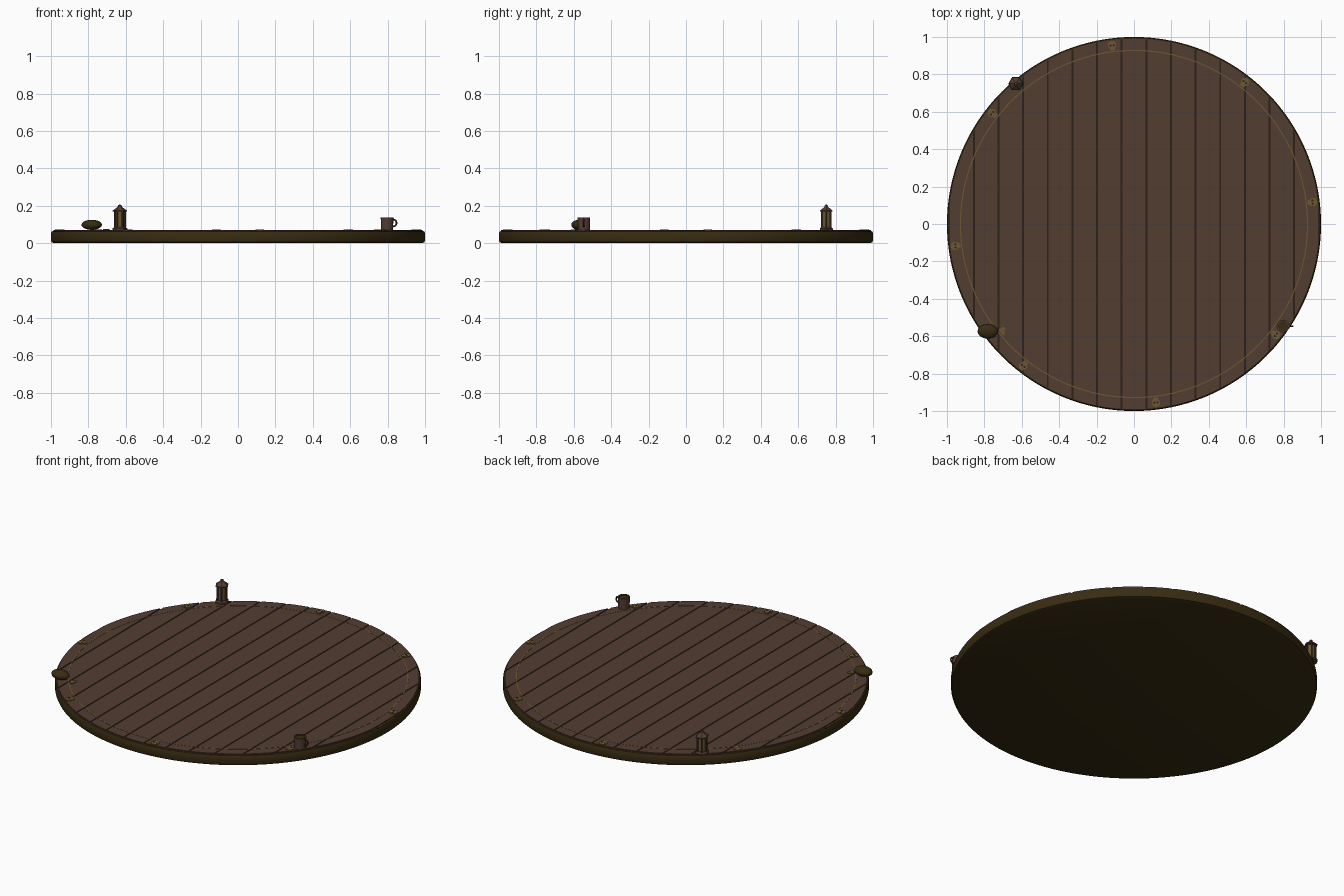
import bpy, bmesh, math
from mathutils import Matrix, Vector

if "Cube" in bpy.data.objects:
    bpy.data.objects.remove(bpy.data.objects["Cube"])


def mat(name, c):
    m = bpy.data.materials.new(name)
    m.diffuse_color = (*c, 1)
    m.use_nodes = True
    m.node_tree.nodes["Principled BSDF"].inputs["Base Color"].default_value = m.diffuse_color
    return m


WOOD = mat("plank brown", (0.084, 0.047, 0.031))
DARK = mat("dark rim", (0.040, 0.025, 0.006))
GROOVE = mat("groove brown", (0.026, 0.015, 0.010))
GOLD = mat("dull gold", (0.15, 0.092, 0.032))
TOP = 0.07


def make(name, bm, m, loc=(0, 0, 0), rot=0, smooth=False):
    bmesh.ops.recalc_face_normals(bm, faces=bm.faces[:])
    me = bpy.data.meshes.new(name)
    bm.to_mesh(me)
    bm.free()
    me.materials.append(m)
    ob = bpy.data.objects.new(name, me)
    bpy.context.collection.objects.link(ob)
    ob.location = loc
    ob.rotation_euler = (0, 0, rot)
    if smooth:
        bpy.context.view_layer.objects.active = ob
        ob.select_set(True)
        bpy.ops.object.shade_smooth_by_angle(angle=math.radians(35))
        ob.select_set(False)
    return ob


def lathe(name, profile, n, m, loc=(0, 0, 0), smooth=False, closed=False, rot=0):
    bm = bmesh.new()
    rings = []
    for r, z in profile:
        if r == 0:
            rings.append([bm.verts.new((0, 0, z))] * n)
        else:
            rings.append([bm.verts.new((r * math.cos(2 * math.pi * i / n),
                                        r * math.sin(2 * math.pi * i / n), z)) for i in range(n)])
    pairs = list(zip(rings, rings[1:]))
    if closed:
        pairs.append((rings[-1], rings[0]))
    for a, b in pairs:
        for i in range(n):
            j = (i + 1) % n
            bm.faces.new(list(dict.fromkeys((a[i], a[j], b[j], b[i]))))
    return make(name, bm, m, loc, rot, smooth)


def prism(name, pts, z0, z1, m, loc=(0, 0, 0), rot=0):
    bm = bmesh.new()
    f = bm.faces.new([bm.verts.new((x, y, z0)) for x, y in pts])
    g = bmesh.ops.extrude_face_region(bm, geom=[f])
    bmesh.ops.translate(bm, vec=(0, 0, z1 - z0),
                        verts=[v for v in g["geom"] if isinstance(v, bmesh.types.BMVert)])
    return make(name, bm, m, loc, rot)


def disc(r, n=12, cx=0, cy=0):
    return [(cx + r * math.cos(2 * math.pi * i / n), cy + r * math.sin(2 * math.pi * i / n)) for i in range(n)]


# Round table slab with rounded edges, and dark layer seen in the grooves
lathe("table_slab", [(0, 0), (0.985, 0), (0.996, 0.005), (1, 0.014), (1, 0.054), (0.996, 0.062), (0.988, 0.066), (0, 0.066)],
      128, DARK, smooth=True)
prism("groove_layer", disc(0.988, 128), 0.064, 0.0668, GROOVE)

# Planks clipped to the circle
STEP, R = 0.1317, 0.99
for k in range(-7, 8):
    a = max(k * STEP - STEP / 2 + 0.005, -R + 0.0005)
    b = min(k * STEP + STEP / 2 - 0.005, R - 0.0005)
    t0, t1 = math.acos(b / R), math.acos(a / R)
    up = [(R * math.cos(t0 + (t1 - t0) * i / 12), R * math.sin(t0 + (t1 - t0) * i / 12)) for i in range(13)]
    prism("plank", up + [(x, -y) for x, y in reversed(up)], 0.065, TOP, WOOD)

# Inlaid ring
lathe("inlay_ring", [(0.925, 0.068), (0.931, 0.068), (0.931, 0.0712), (0.925, 0.0712)], 128, GOLD, closed=True)

# Eight small skull-like inlays around the edge
for k in range(8):
    t = math.radians(7 + 45 * k)
    loc, rot = (0.96 * math.cos(t), 0.96 * math.sin(t), 0), t - math.pi / 2
    prism("inlay_crown", disc(0.023, 14, 0, 0.004), 0.068, 0.0735, GOLD, loc, rot)
    prism("inlay_jaw", [(-0.014, -0.025), (0.014, -0.025), (0.014, 0), (-0.014, 0)], 0.068, 0.073, GOLD, loc, rot)
    for s in (-1, 1):
        prism("inlay_eye", disc(0.006, 8, s * 0.009, 0.002), 0.072, 0.0742, GROOVE, loc, rot)

# Lantern: stepped base, glowing core, six posts, pointed roof
L = (-0.632, 0.75, 0)
lathe("lantern_base", [(0, TOP), (0.04, TOP), (0.04, 0.078), (0.03, 0.086), (0, 0.086)], 6, WOOD, L)
lathe("lantern_core", [(0, 0.086), (0.022, 0.086), (0.022, 0.17), (0, 0.17)], 6, GOLD, L)
for k in range(6):
    t = k * math.pi / 3
    prism("lantern_post", disc(0.005, 6), 0.084, 0.172, WOOD,
          (L[0] + 0.027 * math.cos(t), L[1] + 0.027 * math.sin(t), 0))
lathe("lantern_roof", [(0, 0.168), (0.038, 0.168), (0.038, 0.174), (0.012, 0.194), (0.008, 0.205), (0, 0.206)], 6, WOOD, L)

# Mug with dark drink and a side handle
M = (0.797, -0.546, 0)
lathe("mug_body", [(0, TOP), (0.032, TOP), (0.034, 0.136), (0.027, 0.136), (0.027, 0.122), (0, 0.122)],
      16, WOOD, M, smooth=True)
prism("mug_drink", disc(0.0275, 16), 0.122, 0.13, DARK, M)
bm = bmesh.new()
rings = []
for i in range(13):
    t = -math.pi / 2 + math.pi * i / 12
    c = Vector((0.030 + 0.021 * math.cos(t), 0, 0.108 + 0.019 * math.sin(t)))
    d = Vector((math.cos(t), 0, math.sin(t)))
    rings.append([bm.verts.new(c + 0.0045 * (d * math.cos(u) + Vector((0, 1, 0)) * math.sin(u)))
                  for u in (math.pi / 4 * j for j in range(8))])
for a, b in zip(rings, rings[1:]):
    for j in range(8):
        bm.faces.new((a[j], a[(j + 1) % 8], b[(j + 1) % 8], b[j]))
bm.faces.new(rings[0])
bm.faces.new(rings[-1])
make("mug_handle", bm, DARK, M, smooth=True)

# Loaf-shaped pouch with small flat gold pieces beside it
bm = bmesh.new()
bmesh.ops.create_uvsphere(bm, u_segments=16, v_segments=10, radius=1,
                          matrix=Matrix.Diagonal((0.055, 0.039, 0.027, 1)))
make("pouch", bm, DARK, (-0.782, -0.574, 0.098), smooth=True)
for x, y in ((-0.712, -0.568), (-0.698, -0.56), (-0.700, -0.582)):
    prism("gold_coin", disc(0.011, 10), 0.068, 0.0745, GOLD, (x, y, 0))
